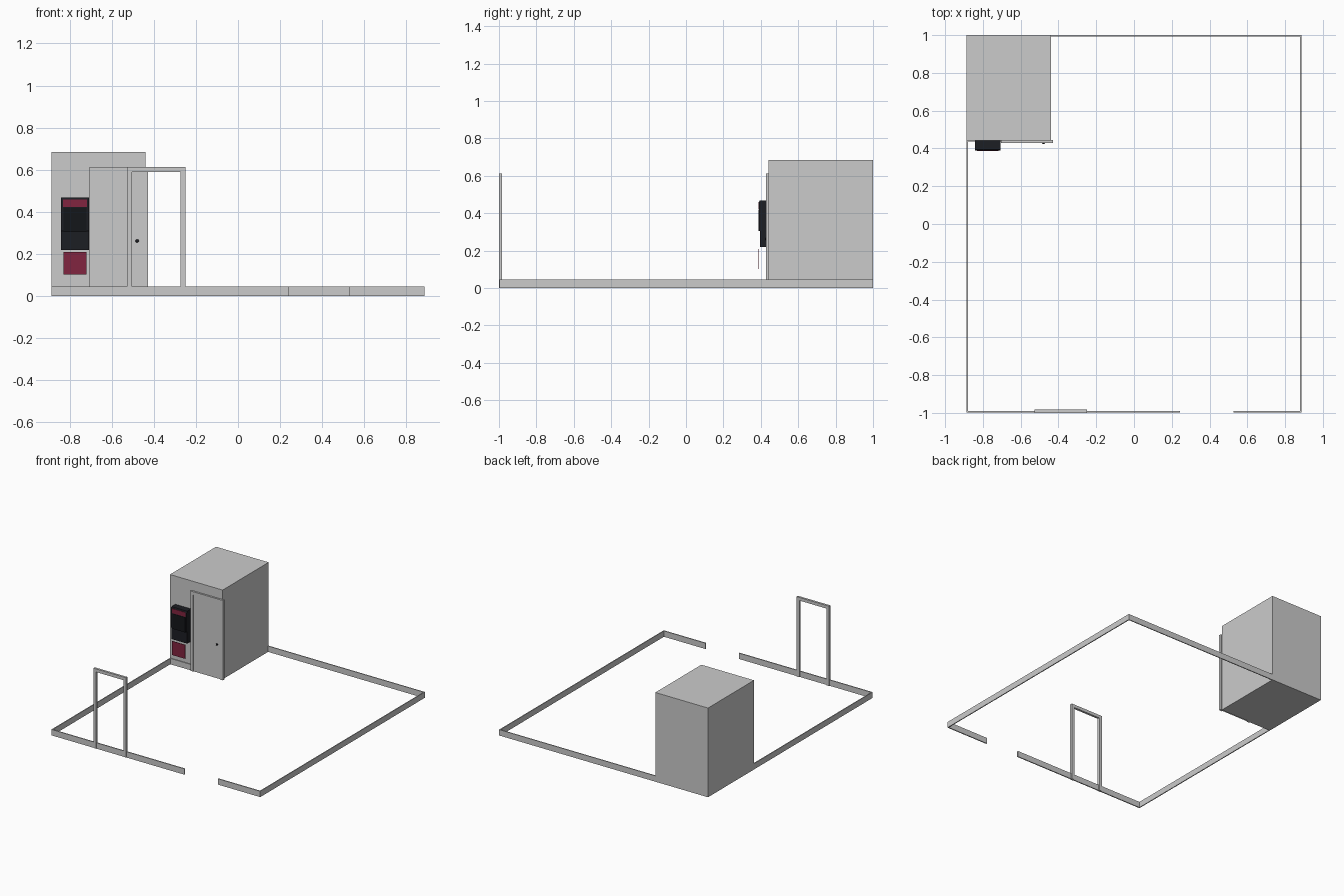
import bpy, bmesh

if "Cube" in bpy.data.objects:
    bpy.data.objects.remove(bpy.data.objects["Cube"])

def material(name, rgb):
    m = bpy.data.materials.new(name)
    m.diffuse_color = (*rgb, 1)
    m.use_nodes = True
    m.node_tree.nodes["Principled BSDF"].inputs["Base Color"].default_value = m.diffuse_color
    return m

BLACK = material("black", (0.012, 0.013, 0.017))
SCREEN = material("screen_black", (0.007, 0.008, 0.010))
CRIMSON = material("crimson", (0.22, 0.018, 0.05))

def finish(name, bm, mat=None):
    bmesh.ops.recalc_face_normals(bm, faces=bm.faces)
    me = bpy.data.meshes.new(name)
    bm.to_mesh(me)
    bm.free()
    ob = bpy.data.objects.new(name, me)
    bpy.context.collection.objects.link(ob)
    if mat:
        me.materials.append(mat)
    return ob

def box(name, x, y, z, mat=None):
    bm = bmesh.new()
    bmesh.ops.create_cube(bm, size=1)
    for v in bm.verts:
        v.co = [lo + (c + 0.5) * (hi - lo) for c, (lo, hi) in zip(v.co, (x, y, z))]
    return finish(name, bm, mat)

def prism(name, outline, axis, a, b, mat=None):
    """Extrude a 2D outline along x or y from a to b."""
    bm = bmesh.new()
    place = (lambda p: (a, p[0], p[1])) if axis == 'x' else (lambda p: (p[0], a, p[1]))
    f = bm.faces.new([bm.verts.new(place(p)) for p in outline])
    r = bmesh.ops.extrude_face_region(bm, geom=[f])
    for v in r['geom']:
        if isinstance(v, bmesh.types.BMVert):
            v.co['xy'.index(axis)] = b
    return finish(name, bm, mat)

def door_frame(name, x0, x1, y0, y1, w=0.024, top=0.613):
    prism(name, [(x0, 0), (x0, top), (x1, top), (x1, 0), (x1 - w, 0),
                 (x1 - w, top - w), (x0 + w, top - w), (x0 + w, 0)], 'y', y0, y1)

# Skirting boards around the room, with a gap for the entrance
X, T, H = 0.887, 0.007, 0.045
box("skirting_left", (-X, -X + T), (-0.995, 1), (0, H))
box("skirting_right", (X - T, X), (-0.995, 1), (0, H))
box("skirting_back", (-X, X), (1 - T, 1), (0, H))
box("skirting_front_long", (-X, 0.243), (-0.997, -0.989), (0, H))
box("skirting_front_short", (0.527, X), (-0.997, -0.989), (0, H))
box("skirting_closet", (-X, -0.70), (0.436, 0.445), (0, H))

# Closet block in the back corner
box("closet", (-X, -0.44), (0.442, 1), (0, 0.685))

# Door frames
door_frame("front_door_frame", -0.528, -0.25, -1.0, -0.983)
door_frame("closet_door_frame", -0.705, -0.428, 0.428, 0.445)

# Six-panel closet door: a grid of faces with the panels inset
xs = [-0.682, -0.652, -0.581, -0.552, -0.481, -0.451]
zs = [0, 0.05, 0.21, 0.252, 0.381, 0.419, 0.548, 0.59]
bm = bmesh.new()
grid = [[bm.verts.new((x, 0.434, z)) for z in zs] for x in xs]
panels = []
for i in range(len(xs) - 1):
    for j in range(len(zs) - 1):
        f = bm.faces.new((grid[i][j], grid[i + 1][j], grid[i + 1][j + 1], grid[i][j + 1]))
        if i % 2 and j % 2:
            panels.append(f)
bmesh.ops.inset_individual(bm, faces=panels, thickness=0.004, depth=-0.005)
finish("closet_door", bm)

# Door knob
bm = bmesh.new()
bmesh.ops.create_uvsphere(bm, u_segments=12, v_segments=8, radius=0.008)
for v in bm.verts:
    v.co = (v.co.x - 0.479, v.co.y * 0.7 + 0.428, v.co.z + 0.262)
knob = finish("door_knob", bm, BLACK)
for p in knob.data.polygons:
    p.use_smooth = True

# Wall cabinet with slightly set-back lower front
profile = [(0.442, 0.22), (0.395, 0.22), (0.395, 0.305), (0.389, 0.315),
           (0.389, 0.455), (0.394, 0.469), (0.442, 0.469)]
prism("wall_cabinet", profile, 'x', -0.842, -0.708, BLACK)
box("cabinet_screen", (-0.829, -0.720), (0.387, 0.392), (0.305, 0.42), SCREEN)
box("cabinet_header", (-0.832, -0.718), (0.387, 0.392), (0.424, 0.459), CRIMSON)

# Thin panel hanging below the cabinet
box("lower_panel", (-0.830, -0.720), (0.387, 0.390), (0.103, 0.21), CRIMSON)
